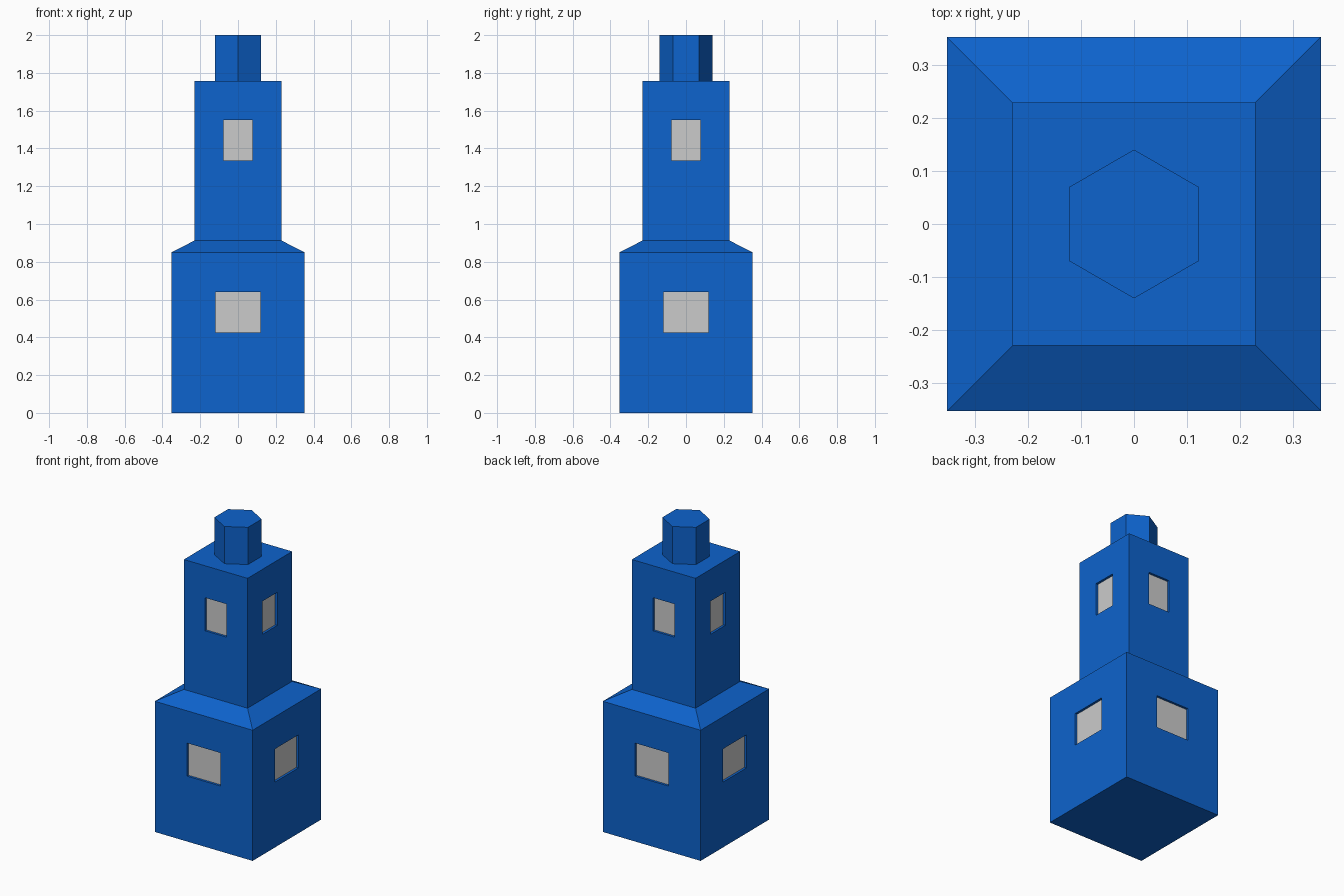
import bpy, bmesh, math
from mathutils import Vector, Matrix

if "Cube" in bpy.data.objects:
    bpy.data.objects.remove(bpy.data.objects["Cube"])

blue = bpy.data.materials.new("blue_wall")
blue.diffuse_color = (0.004, 0.125, 0.61, 1)
blue.use_nodes = True
blue.node_tree.nodes["Principled BSDF"].inputs["Base Color"].default_value = blue.diffuse_color
UP = Vector((0, 0, 1))


def make_object(name, bm, mat=None):
    mesh = bpy.data.meshes.new(name)
    bm.to_mesh(mesh)
    bm.free()
    if mat:
        mesh.materials.append(mat)
    obj = bpy.data.objects.new(name, mesh)
    bpy.context.collection.objects.link(obj)
    return obj


def prism(sides, r0, r1, z0, z1, turn=0.0, bottom=False, top=False):
    """Upright prism or frustum; only the visible end caps are kept."""
    bm = bmesh.new()
    bmesh.ops.create_cone(
        bm, segments=sides, radius1=r0, radius2=r1, depth=z1 - z0, cap_ends=True,
        matrix=Matrix.Translation((0, 0, (z0 + z1) / 2)) @ Matrix.Rotation(turn, 4, 'Z'))
    bm.normal_update()
    hidden = [f for f in bm.faces
              if (f.normal.z < -0.99 and not bottom) or (f.normal.z > 0.99 and not top)]
    bmesh.ops.delete(bm, geom=hidden, context='FACES')
    return bm


def square(h0, h1, z0, z1, **caps):
    r = math.sqrt(2)
    return prism(4, h0 * r, h1 * r, z0, z1, math.pi / 4, **caps)


def add_windows(bm, panes, half_w, z_low, z_high, depth=0.015):
    """Cut a recessed window in each wall and pass its back face to the panes."""
    mid = (z_low + z_high) / 2
    for f in [f for f in bm.faces if abs(f.normal.z) < 0.1]:
        n, c = f.normal.copy(), f.calc_center_median()
        side = UP.cross(n)
        bmesh.ops.inset_individual(bm, faces=[f], thickness=0.03)
        for v in f.verts:
            d = v.co - c
            v.co = (n * c.dot(n) + side * math.copysign(half_w, d.dot(side))
                    + UP * (z_high if d.z > 0 else z_low))
        back = bmesh.ops.extrude_face_region(bm, geom=[f])['geom']
        verts = [g for g in back if isinstance(g, bmesh.types.BMVert)]
        bmesh.ops.translate(bm, verts=verts, vec=-n * depth)
        if f.is_valid:
            bm.faces.remove(f)
        pane = [g for g in back if isinstance(g, bmesh.types.BMFace)][0]
        panes.faces.new([panes.verts.new(v.co) for v in pane.verts])
        bm.faces.remove(pane)


BASE, TOWER = 0.352, 0.229
panes = bmesh.new()

# Lower storey
lower = square(BASE, BASE, 0, 0.85, bottom=True)
add_windows(lower, panes, 0.12, 0.425, 0.64)
make_object("lower_storey", lower, blue)

# Sloped skirt roof between the storeys
make_object("skirt_roof", square(BASE, TOWER, 0.85, 0.913), blue)

# Upper storey with flat top
upper = square(TOWER, TOWER, 0.913, 1.758, top=True)
add_windows(upper, panes, 0.077, 1.335, 1.55)
make_object("upper_storey", upper, blue)

# Hexagonal chimney
make_object("chimney", prism(6, 0.14, 0.14, 1.758, 2.0, top=True), blue)

# Grey window panes
make_object("window_panes", panes)
